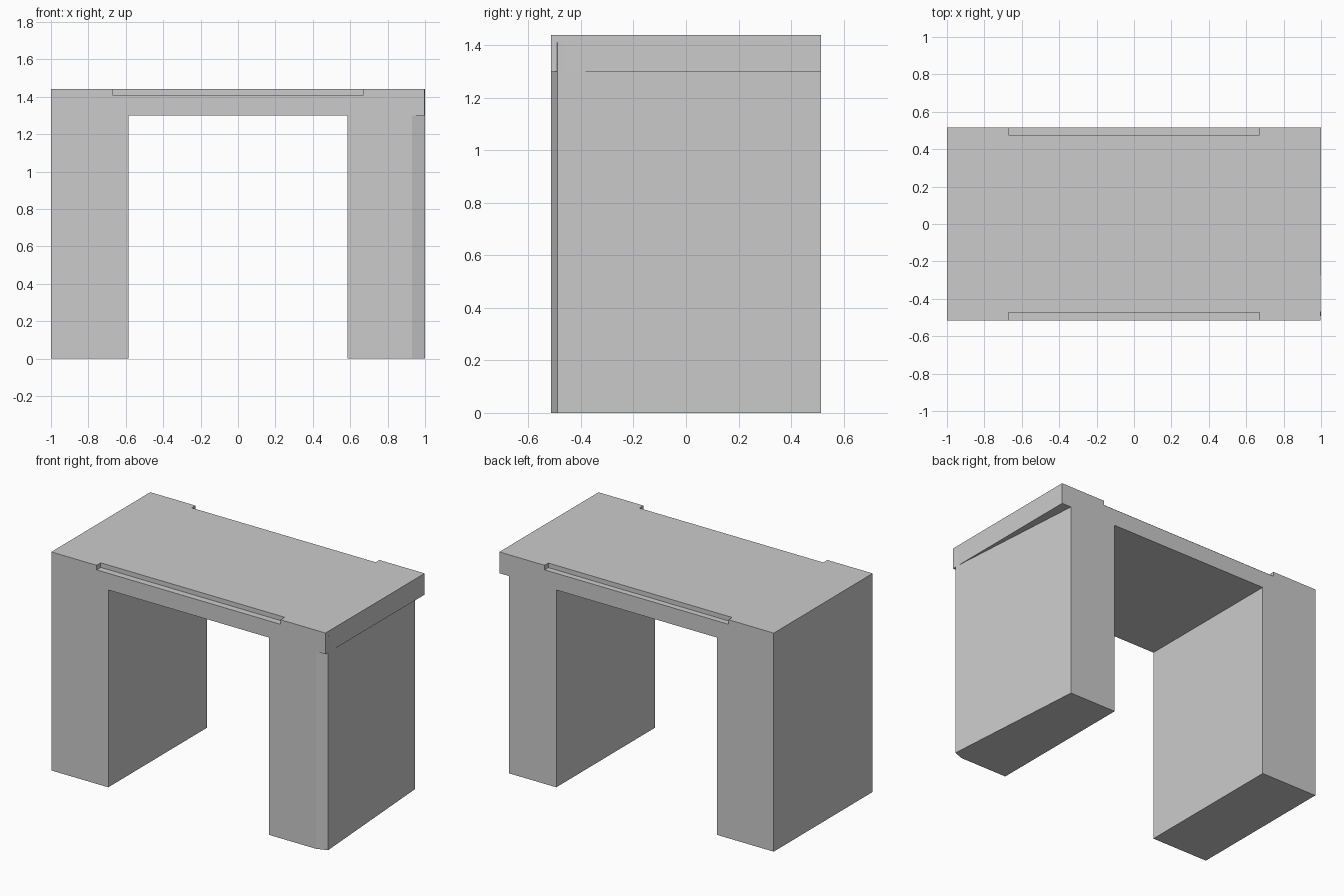
import bpy
import bmesh

cube = bpy.data.objects.get("Cube")
if cube:
    bpy.data.objects.remove(cube, do_unlink=True)

# Single matte grey
grey = bpy.data.materials.new("plain grey")
grey.use_nodes = True
COLOUR = (0.6, 0.6, 0.6, 1)
grey.diffuse_color = COLOUR
grey.node_tree.nodes["Principled BSDF"].inputs["Base Color"].default_value = COLOUR

DEPTH = 0.515      # half depth
UNDER = 1.30       # underside of the top
LEDGE = 1.41       # floor of the edge notches
TOP = 1.44
INNER = 0.585      # inner face of each leg


def prism(name, footprint, z0, z1):
    """Extrude a flat counter-clockwise footprint from z0 up to z1."""
    bm = bmesh.new()
    face = bm.faces.new([bm.verts.new((x, y, z0)) for x, y in footprint])
    up = bmesh.ops.extrude_face_region(bm, geom=[face], use_keep_orig=True)
    for v in up["geom"]:
        if isinstance(v, bmesh.types.BMVert):
            v.co.z = z1
    bmesh.ops.recalc_face_normals(bm, faces=bm.faces)
    mesh = bpy.data.meshes.new(name)
    bm.to_mesh(mesh)
    bm.free()
    mesh.materials.append(grey)
    obj = bpy.data.objects.new(name, mesh)
    bpy.context.collection.objects.link(obj)
    return obj


def box(name, x0, x1, y0, y1, z0, z1):
    return prism(name, [(x0, y0), (x1, y0), (x1, y1), (x0, y1)], z0, z1)


# Top slab, its left edge flush with the left leg
table_top = prism("table_top", [(-1, -DEPTH), (0.998, -DEPTH), (1, DEPTH), (-1, DEPTH)],
                  UNDER, TOP)

# Long shallow notches along the front and back top edges
for name, y0, y1 in (("front_notch", -0.6, -0.472), ("back_notch", 0.476, 0.6)):
    cutter = box(name + "_cutter", -0.67, 0.67, y0, y1, LEDGE, TOP + 0.1)
    cutter.hide_render = True
    cutter.hide_viewport = True
    cut = table_top.modifiers.new(name, "BOOLEAN")
    cut.operation = "DIFFERENCE"
    cut.solver = "EXACT"
    cut.object = cutter

# Plain left panel leg
box("left_leg", -1, -INNER, -DEPTH, DEPTH, 0, UNDER)

# Right panel leg: chamfered front corner, outer face tapering inward to the back
prism("right_leg", [(INNER, -DEPTH), (0.93, -DEPTH), (1, -0.49), (0.93, DEPTH), (INNER, DEPTH)],
      0, UNDER)

# Sliver of the chamfered corner that shows through the end of the top
prism("right_leg_corner", [(0.97, -0.5007), (1, -0.49), (0.97, -0.06)], UNDER, LEDGE)
